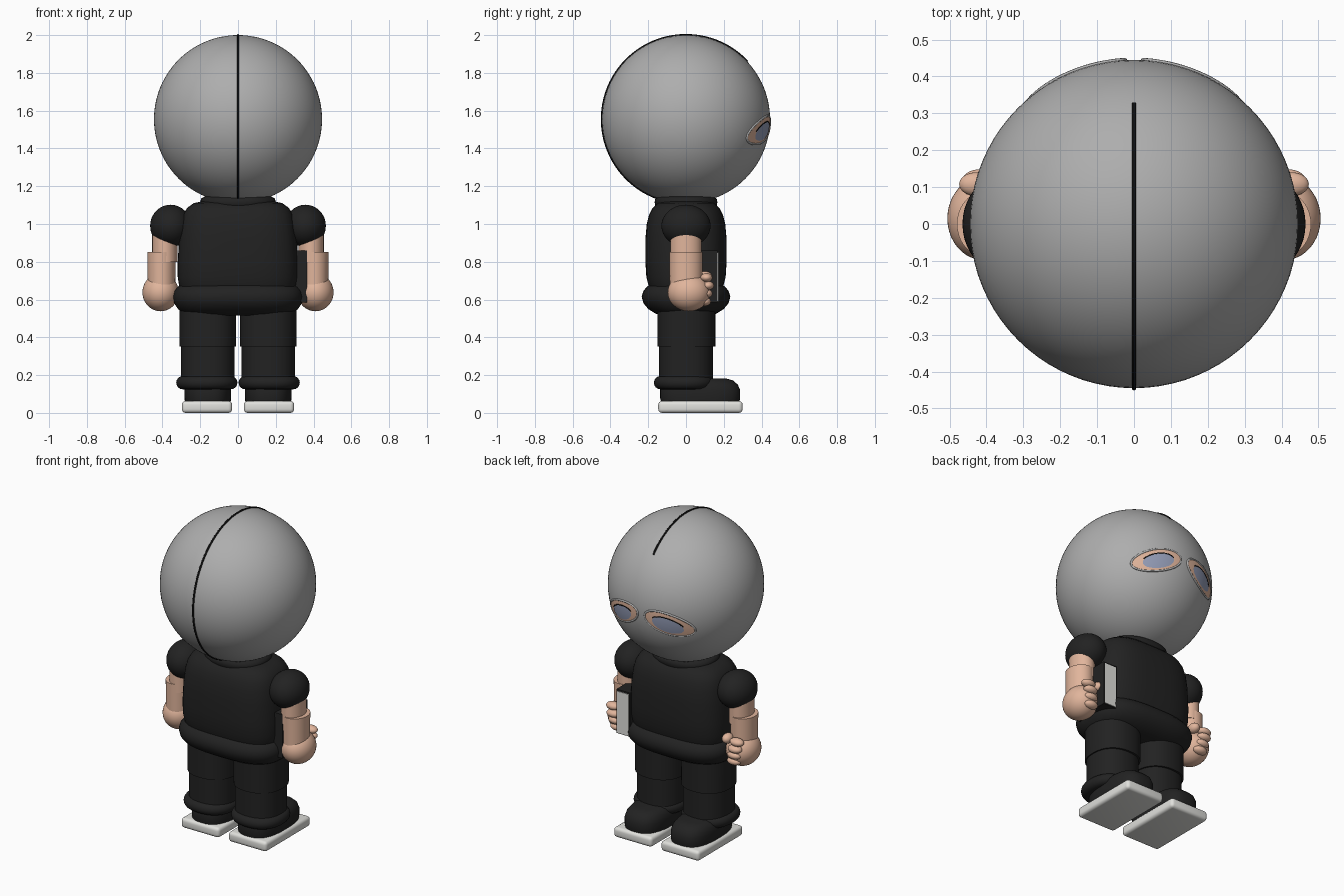
import bpy, bmesh, math
from mathutils import Vector

if "Cube" in bpy.data.objects:
    bpy.data.objects.remove(bpy.data.objects["Cube"], do_unlink=True)


def material(name, rgb):
    m = bpy.data.materials.new(name)
    m.use_nodes = True
    m.diffuse_color = (*rgb, 1)
    m.node_tree.nodes["Principled BSDF"].inputs["Base Color"].default_value = (*rgb, 1)
    return m


GREY = material("mask grey", (0.42, 0.42, 0.42))
BLACK = material("cloth black", (0.016, 0.016, 0.016))
SKIN = material("skin", (0.75, 0.46, 0.33))
WHITE = material("sole white", (0.75, 0.75, 0.72))
BLUE = material("eye blue grey", (0.30, 0.34, 0.48))
LINE = material("seam black", (0.004, 0.004, 0.004))


def finish(obj, mat, name, angle=40):
    obj.name = name
    obj.data.materials.append(mat)
    bpy.ops.object.select_all(action="DESELECT")
    obj.select_set(True)
    bpy.context.view_layer.objects.active = obj
    bpy.ops.object.shade_smooth_by_angle(angle=math.radians(angle))
    return obj


def from_bmesh(bm, mat, name, angle=40):
    me = bpy.data.meshes.new(name)
    bm.to_mesh(me)
    bm.free()
    obj = bpy.data.objects.new(name, me)
    bpy.context.collection.objects.link(obj)
    return finish(obj, mat, name, angle)


def loft(name, mat, rings, cx=0, n=2.0, segs=48, angle=40):
    """Stack of superellipse rings: (z, centre y, x radius, y radius)."""
    bm = bmesh.new()
    loops = []
    for z, cy, rx, ry in rings:
        loop = []
        for i in range(segs):
            t = 2 * math.pi * i / segs
            c, s = math.cos(t), math.sin(t)
            x = math.copysign(abs(c) ** (2 / n), c) * rx
            y = math.copysign(abs(s) ** (2 / n), s) * ry
            loop.append(bm.verts.new((cx + x, cy + y, z)))
        loops.append(loop)
    for a, b in zip(loops, loops[1:]):
        for i in range(segs):
            j = (i + 1) % segs
            bm.faces.new((a[i], a[j], b[j], b[i]))
    bm.faces.new(loops[0][::-1])
    bm.faces.new(loops[-1])
    return from_bmesh(bm, mat, name, angle)


def ball(name, mat, loc, radii, u=40, v=24):
    bm = bmesh.new()
    bmesh.ops.create_uvsphere(bm, u_segments=u, v_segments=v, radius=1)
    bmesh.ops.scale(bm, vec=radii, verts=bm.verts)
    bmesh.ops.translate(bm, vec=loc, verts=bm.verts)
    return from_bmesh(bm, mat, name, 60)


def box(name, mat, lo, hi, bevel=0.0):
    bm = bmesh.new()
    bmesh.ops.create_cube(bm, size=1)
    lo, hi = Vector(lo), Vector(hi)
    bmesh.ops.scale(bm, vec=hi - lo, verts=bm.verts)
    bmesh.ops.translate(bm, vec=(lo + hi) / 2, verts=bm.verts)
    if bevel:
        bmesh.ops.bevel(bm, geom=bm.edges[:], offset=bevel, segments=4,
                        profile=0.5, affect="EDGES")
    return from_bmesh(bm, mat, name)


def tube(name, mat, pts, radius, closed=False):
    cu = bpy.data.curves.new(name, "CURVE")
    cu.dimensions = "3D"
    cu.bevel_depth = radius
    cu.bevel_resolution = 2
    sp = cu.splines.new("POLY")
    sp.points.add(len(pts) - 1)
    for p, co in zip(sp.points, pts):
        p.co = (*co, 1)
    sp.use_cyclic_u = closed
    cu.materials.append(mat)
    obj = bpy.data.objects.new(name, cu)
    bpy.context.collection.objects.link(obj)


# Head with a centre seam running from under the nape over the crown
R, HEAD_Z = 0.445, 1.555
ball("head", GREY, (0, 0, HEAD_Z), (R, R, R), 80, 56)
seam = []
for i in range(61):
    t = math.radians(-85 + i * 3.7)
    seam.append((0, -R * math.cos(t), HEAD_Z + R * math.sin(t)))
tube("head_seam", LINE, seam, 0.006)


# Eyes: tilted ovals wrapped on the head
def on_head(side, u, w, lift, drop=0.0):
    x, z = 0.158 + u, -0.057 + w + drop - 0.24 * u
    r = R + lift
    return Vector((side * x, math.sqrt(r * r - x * x - z * z), HEAD_Z + z))


def eye_plate(name, mat, side, a, b, lift, drop=0.0):
    bm = bmesh.new()
    segs, steps = 40, 6
    centre = bm.verts.new(on_head(side, 0, 0, lift, drop))
    prev = None
    for k in range(1, steps + 1):
        ring = []
        for i in range(segs):
            t = 2 * math.pi * i / segs
            f = k / steps
            ring.append(bm.verts.new(on_head(side, a * f * math.cos(t), b * f * math.sin(t), lift, drop)))
        for i in range(segs):
            j = (i + 1) % segs
            if prev:
                bm.faces.new((prev[i], ring[i], ring[j], prev[j]))
            else:
                bm.faces.new((centre, ring[i], ring[j]))
        prev = ring
    bm.normal_update()
    bmesh.ops.reverse_faces(bm, faces=[f for f in bm.faces if f.normal.y < 0])
    from_bmesh(bm, mat, name)


for side, tag in ((1, "left"), (-1, "right")):
    eye_plate(tag + "_eye_skin", SKIN, side, 0.132, 0.066, 0.002)
    eye_plate(tag + "_eyeball", BLUE, side, 0.085, 0.045, 0.004, -0.008)
    turn = [2 * math.pi * i / 48 for i in range(48)]
    tube(tag + "_eye_rim", GREY, [on_head(side, 0.134 * math.cos(t), 0.068 * math.sin(t), 0)
                                  for t in turn], 0.006, True)
    tube(tag + "_eye_lash", LINE, [on_head(side, 0.09 * math.cos(t), 0.047 * math.sin(t), 0.003, -0.008)
                                   for t in turn[3:22]], 0.003)

# Shirt: torso, collar and rolled hem
loft("torso", BLACK, [(0.60, 0, 0.28, 0.17), (0.66, 0, 0.31, 0.195), (0.72, 0, 0.319, 0.21),
                      (0.80, 0, 0.319, 0.215), (0.92, 0, 0.312, 0.215), (1.00, 0, 0.302, 0.208),
                      (1.05, 0, 0.29, 0.195), (1.085, 0, 0.27, 0.177), (1.11, 0, 0.235, 0.15),
                      (1.12, 0, 0.19, 0.12)], n=3, angle=60)
loft("collar", BLACK, [(1.08, 0, 0.18, 0.15), (1.095, 0, 0.195, 0.162), (1.115, 0, 0.2, 0.166),
                       (1.135, 0, 0.195, 0.162), (1.145, 0, 0.175, 0.145)], n=2.2, angle=60)
loft("shirt_hem", BLACK, [(0.515, 0, 0.24, 0.12), (0.525, 0, 0.29, 0.16), (0.55, 0, 0.318, 0.2),
                          (0.58, 0, 0.338, 0.225), (0.615, 0, 0.345, 0.235), (0.645, 0, 0.338, 0.226),
                          (0.665, 0, 0.322, 0.21), (0.68, 0, 0.3, 0.19)], n=2.8, angle=60)

for side, tag in ((1, "left_"), (-1, "right_")):
    # Arm and fist
    ball(tag + "sleeve", BLACK, (side * 0.357, 0, 0.99), (0.108, 0.13, 0.112))
    loft(tag + "upper_arm", SKIN, [(0.80, 0, 0.067, 0.083), (0.95, 0, 0.067, 0.083)], side * 0.387)
    loft(tag + "forearm", SKIN, [(0.62, 0, 0.072, 0.085), (0.852, 0, 0.075, 0.088)], side * 0.405)
    ball(tag + "hand", SKIN, (side * 0.41, 0.015, 0.638), (0.096, 0.112, 0.1))
    for i in range(4):
        ball(tag + "finger_%d" % (i + 1), SKIN,
             (side * (0.405 + 0.008 * i), 0.116 - 0.008 * abs(i - 2), 0.59 + 0.042 * i),
             (0.045, 0.032, 0.024), 20, 12)
    ball(tag + "thumb", SKIN, (side * 0.36, 0.1, 0.72), (0.03, 0.04, 0.03), 20, 12)

    # Trouser leg with knee step and rolled cuff
    leg = side * 0.16
    loft(tag + "thigh", BLACK, [(0.352, 0.002, 0.149, 0.153), (0.56, 0.002, 0.151, 0.153)], leg, 2.3)
    loft(tag + "shin", BLACK, [(0.14, 0, 0.142, 0.143), (0.36, 0, 0.142, 0.143)], leg, 2.3)
    cuff = []
    for i in range(9):
        t = math.pi * (i / 8 - 0.5)
        grow = 0.034 * math.cos(t)
        cuff.append((0.16 + 0.035 * math.sin(t), -0.01, 0.128 + grow, 0.126 + grow))
    loft(tag + "trouser_cuff", BLACK, cuff, side * 0.165, 2.3, angle=60)

    # Shoe
    loft(tag + "shoe", BLACK, [(0.05, 0.075, 0.12, 0.205), (0.08, 0.075, 0.124, 0.212),
                               (0.12, 0.075, 0.124, 0.212), (0.15, 0.072, 0.117, 0.202),
                               (0.172, 0.068, 0.1, 0.18), (0.182, 0.064, 0.075, 0.15)],
         leg, 2.8, angle=60)
    foot = side * 0.164
    box(tag + "sole", WHITE, (foot - 0.133, -0.147, 0), (foot + 0.133, 0.3, 0.063), 0.02)

# Book held beside the body
box("book_cover", BLACK, (0.27, -0.08, 0.585), (0.365, 0.168, 0.86))
box("book_pages", WHITE, (0.277, 0.16, 0.59), (0.358, 0.172, 0.85))
